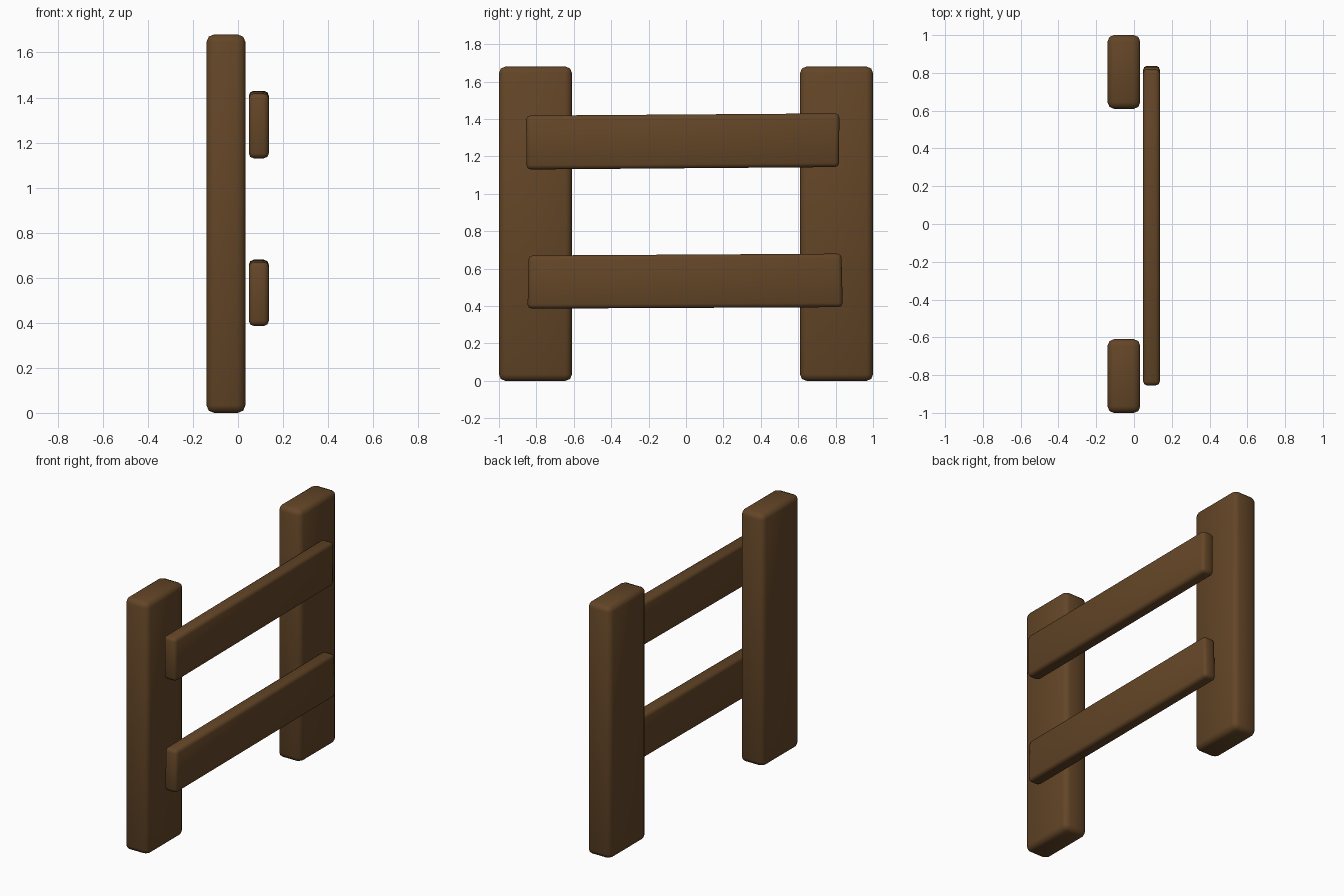
import bpy, bmesh

if "Cube" in bpy.data.objects:
    bpy.data.objects.remove(bpy.data.objects["Cube"])

wood = bpy.data.materials.new("brown wood")
wood.diffuse_color = (0.125, 0.060, 0.020, 1)
wood.use_nodes = True
wood.node_tree.nodes["Principled BSDF"].inputs["Base Color"].default_value = wood.diffuse_color


def plank(name, x0, x1, outline, bevel):
    """Extrude a four-corner (y, z) outline from x0 to x1 and round its edges."""
    bm = bmesh.new()
    back = [bm.verts.new((x0, y, z)) for y, z in outline]
    front = [bm.verts.new((x1, y, z)) for y, z in outline]
    bm.faces.new(back[::-1])
    bm.faces.new(front)
    for i in range(4):
        j = (i + 1) % 4
        bm.faces.new((back[i], back[j], front[j], front[i]))
    bmesh.ops.recalc_face_normals(bm, faces=bm.faces)
    bmesh.ops.bevel(bm, geom=bm.edges[:], offset=bevel, segments=2,
                    profile=0.5, affect='EDGES')
    for f in bm.faces:
        f.smooth = True
    mesh = bpy.data.meshes.new(name)
    bm.to_mesh(mesh)
    bm.free()
    mesh.materials.append(wood)
    obj = bpy.data.objects.new(name, mesh)
    bpy.context.collection.objects.link(obj)
    return obj


# Upright posts
for name, a, b in (("left_post", -1.0, -0.61), ("right_post", 0.61, 1.0)):
    plank(name, -0.14, 0.033, [(a, 0), (b, 0), (b, 1.68), (a, 1.68)], 0.034)

# Slightly crooked rails fixed in front of the posts
plank("upper_rail", 0.048, 0.137,
      [(-0.852, 1.13), (0.818, 1.143), (0.82, 1.43), (-0.855, 1.418)], 0.022)
plank("lower_rail", 0.048, 0.137,
      [(-0.847, 0.386), (0.838, 0.394), (0.831, 0.68), (-0.842, 0.670)], 0.022)
